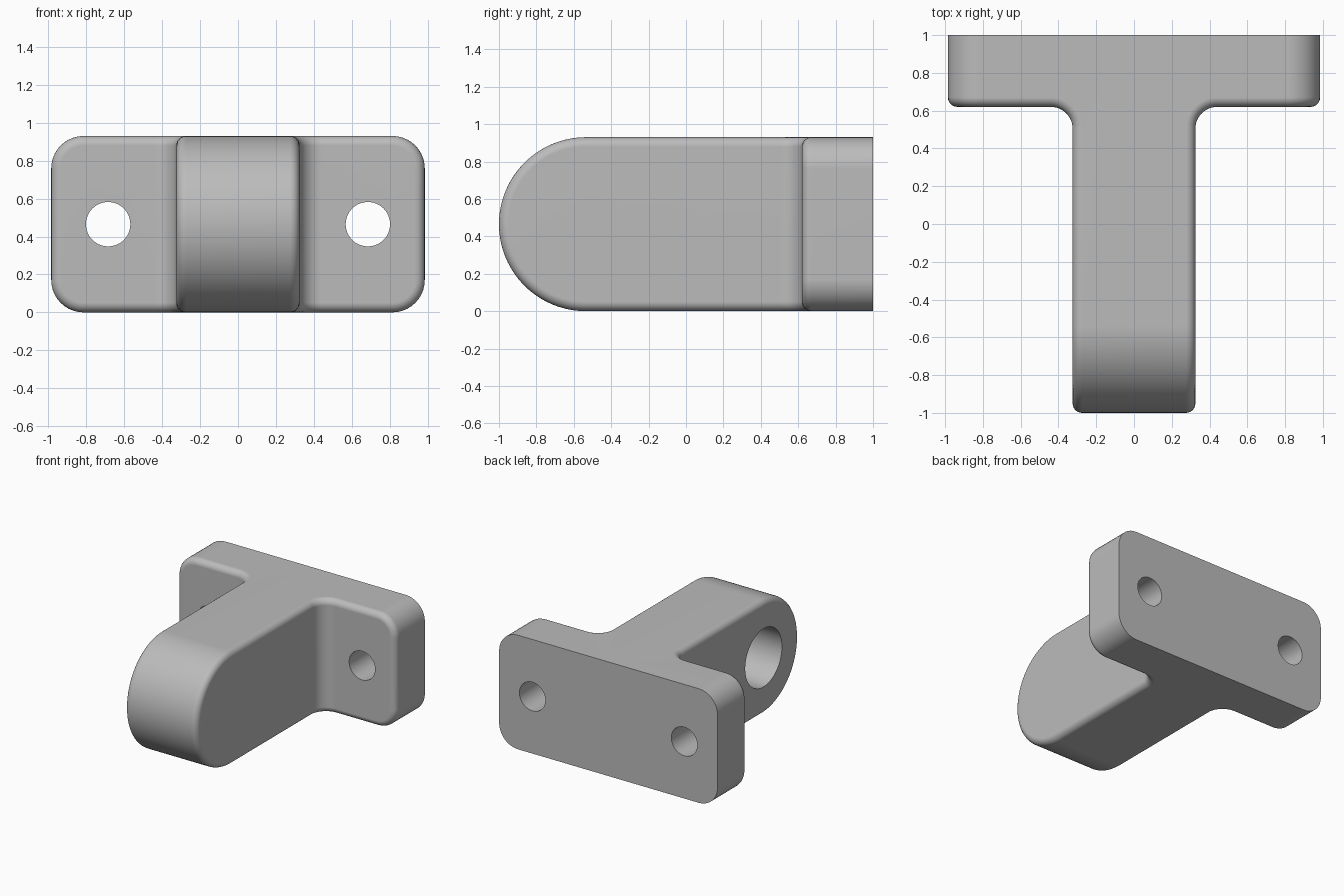
import bpy, bmesh
from math import sin, cos, pi
from mathutils import Vector, Matrix

if "Cube" in bpy.data.objects:
    bpy.data.objects.remove(bpy.data.objects["Cube"], do_unlink=True)

H = 0.465            # half height, also the radius of the arm tip
ARM_X = 0.325        # half width of the arm
PLATE_X = 0.985      # half width of the plate
PLATE_Y = 0.62       # front face of the plate
BACK_Y = 1.0
INNER_R = 0.115      # concave fillet between arm and plate
CORNER_R = 0.17      # rounded plate corners
EDGE_R = 0.05        # rounded outer edges

S1 = 1 + PLATE_Y - INNER_R
S2 = S1 + INNER_R * pi / 2
S_END = S2 + PLATE_X - ARM_X - INNER_R

mat = bpy.data.materials.new("light grey")
mat.use_nodes = True
grey = (0.5, 0.5, 0.5, 1)
mat.diffuse_color = grey
mat.node_tree.nodes["Principled BSDF"].inputs["Base Color"].default_value = grey


def place(s, z, depth):
    """Bend a point of the flat side outline along arm, fillet and plate."""
    cx, cy = ARM_X + INNER_R, PLATE_Y - INNER_R
    if s <= S1:
        x, y = ARM_X - depth, s - 1
    elif s < S2:
        a = (s - S1) / INNER_R
        r = INNER_R + depth
        x, y = cx - r * cos(a), cy + r * sin(a)
    else:
        x, y = cx + s - S2, PLATE_Y + depth
    return Vector((x, y, z + H))


TIP, BEND, CORNER, EDGE = 28, 10, 10, 6


def outline(d):
    """Upper half of the side outline, inset by d, from tip to plate end."""
    pts = []
    for i in range(TIP + 1):
        a = pi / 2 * i / TIP
        pts.append((H - (H - d) * cos(a), (H - d) * sin(a)))
    for i in range(BEND + 1):
        pts.append((S1 + (S2 - S1) * i / BEND, H - d))
    for i in range(CORNER + 1):
        a = pi / 2 * i / CORNER
        r = CORNER_R - d
        pts.append((S_END - CORNER_R + r * sin(a), H - CORNER_R + r * cos(a)))
    return pts


# Half of the bracket body
bm = bmesh.new()
rings = []
for k in range(EDGE + 1):
    t = pi / 2 * k / EDGE
    d, depth = EDGE_R * (1 - sin(t)), EDGE_R * (1 - cos(t))
    half = outline(d)
    up = [bm.verts.new(place(s, z, depth)) for s, z in half]
    low = [up[0]] + [bm.verts.new(place(s, -z, depth)) for s, z in half[1:]]
    rings.append((up, low))

# Side face strips and rounded edge
up, low = rings[0]
bm.faces.new((up[0], up[1], low[1]))
for i in range(1, len(up) - 1):
    bm.faces.new((up[i], up[i + 1], low[i + 1], low[i]))
for (u0, l0), (u1, l1) in zip(rings, rings[1:]):
    for a, b in ((u0, u1), (l0, l1)):
        for i in range(len(a) - 1):
            bm.faces.new((a[i], a[i + 1], b[i + 1], b[i]))
    bm.faces.new((u0[-1], l0[-1], l1[-1], u1[-1]))

# Tip, plate end, top, bottom and back
up, low = rings[-1]
first = TIP + BEND + 1
nose = bm.verts.new((0, up[0].co.y, H))
back = []
for side in (up, low):
    mid = [nose] + [bm.verts.new((0, v.co.y, v.co.z)) for v in side[1:TIP + 1]]
    rear = [bm.verts.new((v.co.x, BACK_Y, v.co.z)) for v in side[first + 1:]]
    centre = bm.verts.new((0, BACK_Y, side[TIP].co.z))
    for i in range(TIP):
        bm.faces.new((side[i], side[i + 1], mid[i + 1], mid[i]))
    for i in range(CORNER):
        j = first + 1 + i
        bm.faces.new((side[j], side[j + 1], rear[i + 1], rear[i]))
    bm.faces.new(side[TIP:first + 2] + [rear[0], centre, mid[TIP]])
    back.append([centre] + rear)
bm.faces.new((up[-1], low[-1], back[1][-1], back[0][-1]))
bm.faces.new(back[0] + back[1][::-1])
bmesh.ops.recalc_face_normals(bm, faces=bm.faces)

mesh = bpy.data.meshes.new("bracket_body")
bm.to_mesh(mesh)
bm.free()
mesh.materials.append(mat)
body = bpy.data.objects.new("bracket_body", mesh)
bpy.context.collection.objects.link(body)
bpy.ops.object.select_all(action='DESELECT')
bpy.context.view_layer.objects.active = body
body.select_set(True)

mirror = body.modifiers.new("mirror", 'MIRROR')
mirror.use_axis[0] = True
bpy.ops.object.modifier_apply(modifier=mirror.name)


def drill(name, centre, radius, length, axis):
    """Cut a round hole into the body."""
    cut = bmesh.new()
    bmesh.ops.create_cone(cut, cap_ends=True, segments=64, radius1=radius,
                          radius2=radius, depth=length,
                          matrix=Matrix.Translation(centre) @ Matrix.Rotation(pi / 2, 4, axis))
    data = bpy.data.meshes.new(name)
    cut.to_mesh(data)
    cut.free()
    data.materials.append(mat)
    cutter = bpy.data.objects.new(name, data)
    cutter.hide_render = True
    bpy.context.collection.objects.link(cutter)
    mod = body.modifiers.new(name, 'BOOLEAN')
    mod.object = cutter
    mod.solver = 'EXACT'
    bpy.ops.object.modifier_apply(modifier=mod.name)
    bpy.data.objects.remove(cutter, do_unlink=True)


# Screw holes through the plate, and a blind bore in the right side of the arm
for side in (-1, 1):
    drill("screw_hole", (side * 0.685, 0.8, H), 0.117, 1, 'X')
drill("arm_bore", (-0.325, H - 1, H), 0.237, 1, 'Y')

bpy.ops.object.shade_smooth_by_angle(angle=pi / 6)
body.modifiers.new("clean_normals", 'WEIGHTED_NORMAL').keep_sharp = True
